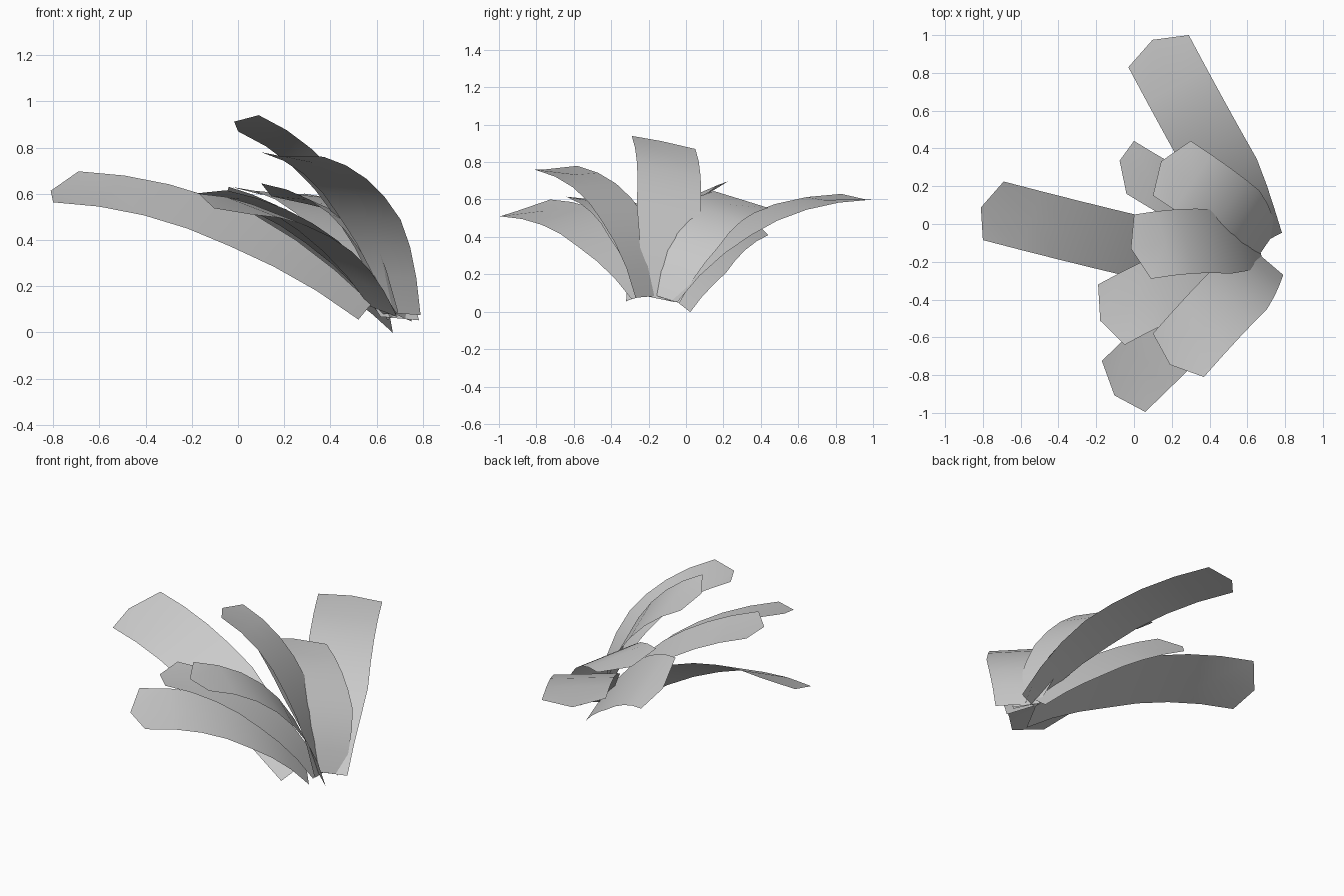
import bpy, bmesh
from mathutils import Vector

ROWS = 7

# Each leaf: base centre, middle centre, tip centre, half-width vector at tip
LEAVES = [
    ((0.55, -0.24, 0.09), (-0.07, -0.10, 0.48), (-0.745, 0.07, 0.63), (0.055, 0.155, 0.067)),
    ((0.70, -0.09, 0.06), (0.45, 0.33, 0.465), (0.13, 0.915, 0.615), (0.16, 0.085, -0.015)),
    ((0.70, -0.11, 0.07), (0.53, 0.06, 0.435), (0.20, 0.295, 0.60), (0.10, 0.145, -0.045)),
    ((0.66, -0.05, 0.055), (0.33, 0.10, 0.355), (-0.02, 0.30, 0.52), (0.02, 0.14, -0.11)),
    ((0.67, -0.15, 0.07), (0.42, -0.09, 0.60), (0.045, -0.12, 0.905), (0.045, -0.17, 0.035)),
    ((0.63, -0.22, 0.09), (0.33, -0.49, 0.43), (-0.055, -0.86, 0.555), (0.115, -0.135, -0.045)),
    ((0.72, -0.21, 0.08), (0.535, -0.37, 0.55), (0.235, -0.695, 0.77), (0.135, -0.115, -0.01)),
    ((0.65, -0.16, 0.08), (0.31, -0.27, 0.43), (-0.12, -0.48, 0.61), (0.07, -0.16, 0.005)),
]


def make_leaf(name, base, mid, tip, side):
    base, mid, tip, side = map(Vector, (base, mid, tip, side))
    ctrl = 2 * mid - (base + tip) / 2          # arc passes through the middle
    bm = bmesh.new()
    rows = []
    for i in range(ROWS + 1):
        t = i / ROWS
        c = base * (1 - t) ** 2 + ctrl * 2 * t * (1 - t) + tip * t * t
        s = side * (0.52 + 0.48 * min(1, t / 0.4))  # narrow stalk end
        # blunt point at the tip, drooping slightly
        push = Vector()
        if i == ROWS:
            push = (tip - ctrl).normalized() * 0.068
            push.z -= 0.02
        rows.append([bm.verts.new(p) for p in (c - s, c + push, c + s)])
    for a, b in zip(rows, rows[1:]):
        for j in range(2):
            bm.faces.new((a[j], a[j + 1], b[j + 1], b[j]))
    # upper side faces up
    bm.normal_update()
    if sum(f.normal.z for f in bm.faces) < 0:
        bmesh.ops.reverse_faces(bm, faces=bm.faces[:])
    for f in bm.faces:
        f.smooth = True
    me = bpy.data.meshes.new(name)
    bm.to_mesh(me)
    bm.free()
    ob = bpy.data.objects.new(name, me)
    bpy.context.collection.objects.link(ob)


for n, leaf in enumerate(LEAVES, 1):
    make_leaf(f"leaf_{n}", *leaf)
